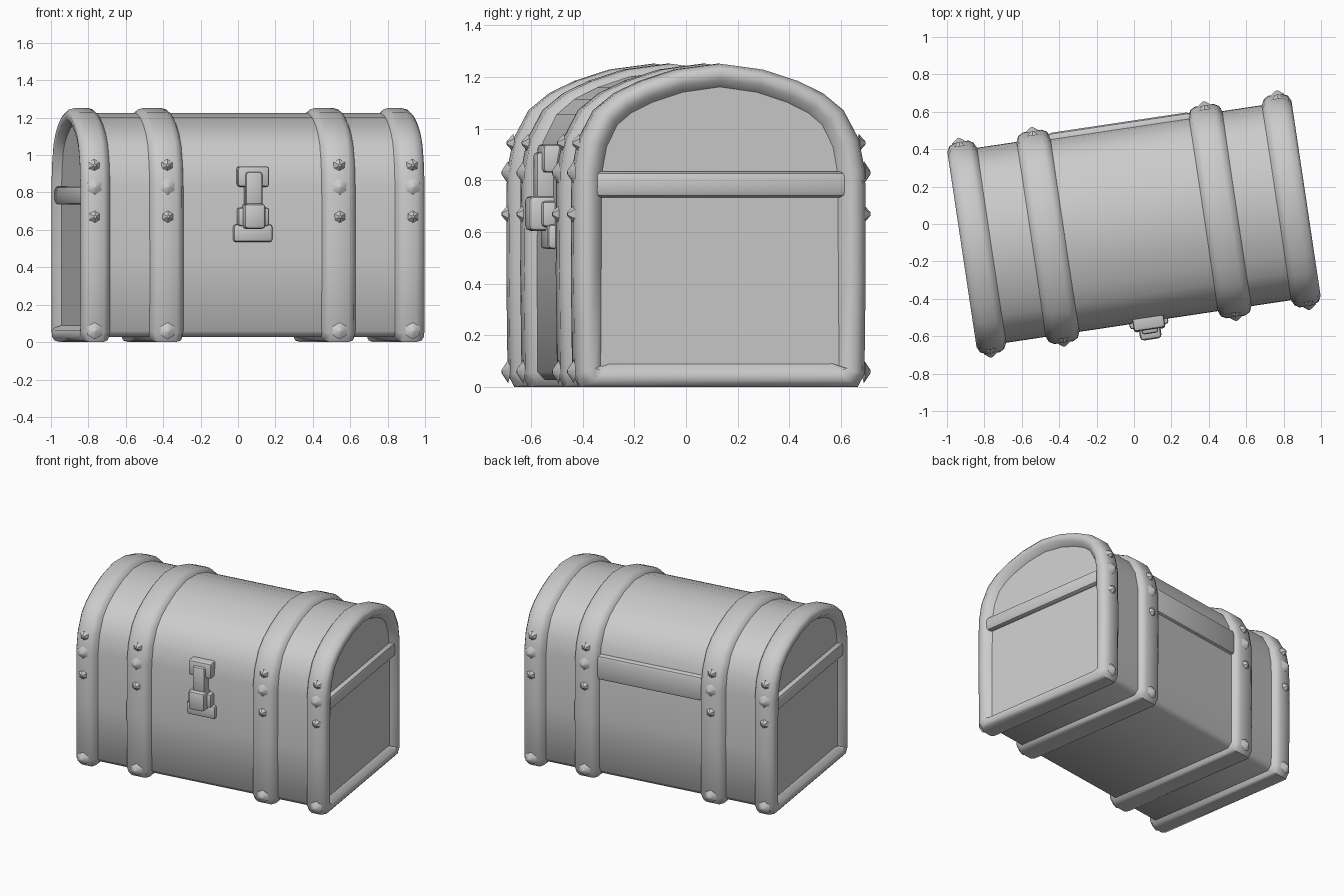
import bpy, bmesh, math
from mathutils import Matrix, Vector

if "Cube" in bpy.data.objects:
    bpy.data.objects.remove(bpy.data.objects["Cube"])

TURN = Matrix.Rotation(math.radians(8.5), 4, 'Z')   # whole chest is turned slightly

# chest cross-section (y, z): half outline from crown to floor, then mirrored
HALF = [(0, 1.225), (0.16, 1.203), (0.29, 1.16), (0.38, 1.115), (0.45, 1.055),
        (0.503, 0.95), (0.525, 0.83), (0.527, 0.45), (0.525, 0.06), (0.495, 0.027)]
OUTLINE = HALF + [(-y, z) for y, z in reversed(HALF[1:])]


def offset_outline(d):
    """Outline pushed outwards by d (less in height when raised)."""
    n, out = len(OUTLINE), []
    for i, (y, z) in enumerate(OUTLINE):
        a, b = Vector(OUTLINE[i - 1]), Vector(OUTLINE[(i + 1) % n])
        p = Vector((y, z))
        e = (p - a).normalized() + (b - p).normalized()
        ny, nz = Vector((-e.y, e.x)).normalized()
        if abs(nz) > 0.4 and z < 0.1:          # square floor corners
            ny, nz = math.copysign(1, ny), -1
        k = 0.6 if d > 0 else 1.0
        out.append((y + ny * d, z + nz * d * k))
    return out


# outline runs clockwise, so make sure positive d grows the shape
SIGN = 1 if offset_outline(0.01)[0][1] > 1.225 else -1


def finish(bm, name, angle=40):
    bmesh.ops.recalc_face_normals(bm, faces=bm.faces)
    bm.transform(TURN)
    me = bpy.data.meshes.new(name)
    bm.to_mesh(me)
    bm.free()
    ob = bpy.data.objects.new(name, me)
    bpy.context.collection.objects.link(ob)
    bpy.ops.object.select_all(action='DESELECT')
    ob.select_set(True)
    bpy.context.view_layer.objects.active = ob
    bpy.ops.object.shade_smooth_by_angle(angle=math.radians(angle))
    return ob


def loft(name, stations, caps=False):
    """Skin the chest outline through (x, offset) stations."""
    bm = bmesh.new()
    rings = [[bm.verts.new((x, y, z)) for y, z in offset_outline(d * SIGN)]
             for x, d in stations]
    n = len(OUTLINE)
    for r, s in zip(rings, rings[1:]):
        for i in range(n):
            j = (i + 1) % n
            bm.faces.new((r[i], r[j], s[j], s[i]))
    if caps:
        bm.faces.new(rings[0])
        bm.faces.new(rings[-1])
    return finish(bm, name, 50)


def block(name, x, y, z, bevel=0.015):
    """Softened box from (min, max) ranges."""
    bm = bmesh.new()
    size = [b - a for a, b in (x, y, z)]
    mid = [(a + b) / 2 for a, b in (x, y, z)]
    bmesh.ops.create_cube(bm, size=1, matrix=Matrix.Translation(mid) @ Matrix.Diagonal((*size, 1)))
    bmesh.ops.bevel(bm, geom=bm.edges[:], offset=bevel, segments=2, affect='EDGES', profile=0.5)
    return finish(bm, name)


# main barrel-topped body
loft("chest_body", [(-0.885, 0), (0.885, 0)], caps=True)

# straps, end frames and crossbars, both sides
for s, side in ((-1, "left"), (1, "right")):
    strap = [(-0.095, -0.01), (-0.078, 0.03), (-0.05, 0.045),
             (0.05, 0.045), (0.078, 0.03), (0.095, -0.01)]
    loft(f"strap_{side}", [(s * (0.465 + dx), d) for dx, d in strap])
    frame = [(0.765, -0.01), (0.785, 0.03), (0.81, 0.045), (0.88, 0.045), (0.915, 0.03),
             (0.93, 0.0), (0.925, -0.035), (0.875, -0.07)]
    loft(f"end_frame_{side}", [(s * x, d) for x, d in frame])
    block(f"end_crossbar_{side}", sorted((s * 0.86, s * 0.92)), (-0.5, 0.5), (0.735, 0.835), 0.025)

# pointed studs along the bands, front and back
for i, x in enumerate((-0.86, -0.465, 0.465, 0.86)):
    bm = bmesh.new()
    for sy in (-1, 1):
        for z, r in ((0.06, 0.045), (0.67, 0.035), (0.83, 0.045), (0.945, 0.035)):
            y = 0.57 if z < 0.9 else 0.55
            m = (Matrix.Translation((x, sy * (y + 0.01), z))
                 @ Matrix.Rotation(-sy * math.pi / 2, 4, 'X'))
            bmesh.ops.create_cone(bm, cap_ends=True, segments=6, radius1=r,
                                  radius2=0.008, depth=0.025, matrix=m)
    finish(bm, f"band_studs_{i + 1}")

# lip of the lid at the back
block("back_lid_lip", (-0.39, 0.39), (0.47, 0.548), (0.72, 0.9), 0.025)

# latch: upper plate, hasp, knob, lower plate
block("latch_upper_plate", (-0.085, 0.085), (-0.57, -0.46), (0.83, 0.94))
block("latch_hasp", (-0.045, 0.045), (-0.592, -0.5), (0.72, 0.91))
block("latch_knob", (-0.058, 0.058), (-0.624, -0.5), (0.605, 0.74), 0.02)
block("latch_side_tabs", (-0.085, 0.085), (-0.575, -0.5), (0.62, 0.72))
block("latch_lower_plate", (-0.105, 0.105), (-0.555, -0.5), (0.535, 0.63))
